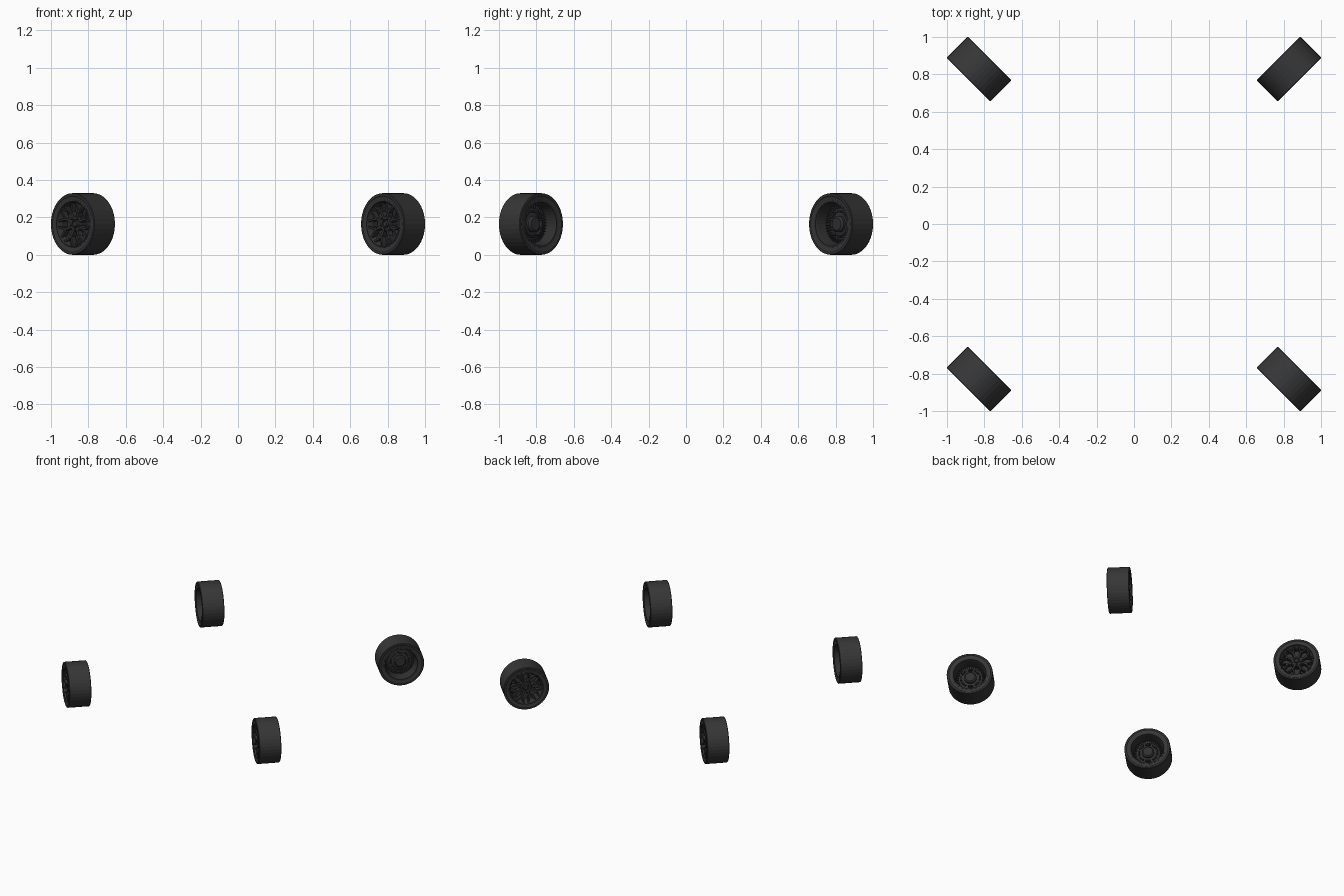
import bpy, bmesh, math
from mathutils import Matrix, Vector

if "Cube" in bpy.data.objects:
    bpy.data.objects.remove(bpy.data.objects["Cube"])

R, HALF, OFF = 0.165, 0.08, 0.829   # tyre radius, half width, wheel offset


def material(name, v):
    m = bpy.data.materials.new(name)
    m.diffuse_color = (v, v, v, 1)
    m.use_nodes = True
    m.node_tree.nodes["Principled BSDF"].inputs["Base Color"].default_value = m.diffuse_color
    return m


RUBBER = material("tyre rubber", 0.037)
METAL = material("dark rim metal", 0.030)


def lathe(bm, profile, segs, closed=True):
    """Revolve (radius, z) points around the local z axis."""
    rings = []
    for r, z in profile:
        rings.append([bm.verts.new((r * math.cos(2 * math.pi * i / segs),
                                    r * math.sin(2 * math.pi * i / segs), z))
                      for i in range(segs)])
    n = len(rings)
    for k in range(n if closed else n - 1):
        a, b = rings[k], rings[(k + 1) % n]
        for i in range(segs):
            j = (i + 1) % segs
            bm.faces.new((a[i], a[j], b[j], b[i]))
    if not closed:
        bm.faces.new(rings[0][::-1])
        bm.faces.new(rings[-1])


def bar(bm, r0, a0, r1, a1, w0, w1, low, top0, top1):
    """Tapered bar between two polar points."""
    p = Vector((r0 * math.cos(a0), r0 * math.sin(a0), 0))
    q = Vector((r1 * math.cos(a1), r1 * math.sin(a1), 0))
    d = (q - p).normalized()
    s = Vector((-d.y, d.x, 0))
    v = []
    for c, w, top in ((p, w0, top0), (q, w1, top1)):
        for side, z in ((-1, low), (1, low), (0.7, top), (-0.7, top)):
            v.append(bm.verts.new(c + s * side * w / 2 + Vector((0, 0, z))))
    for f in ((3, 2, 1, 0), (4, 5, 6, 7), (0, 1, 5, 4),
              (1, 2, 6, 5), (2, 3, 7, 6), (3, 0, 4, 7)):
        bm.faces.new([v[i] for i in f])


def finish(bm, name, mat):
    bmesh.ops.recalc_face_normals(bm, faces=bm.faces)
    me = bpy.data.meshes.new(name)
    bm.to_mesh(me)
    bm.free()
    me.materials.append(mat)
    return me


parts = {}

# Tyre: tread, chamfered shoulders, sidewalls with a raised bead
bm = bmesh.new()
side = [(0.165, 0.077), (0.161, HALF), (0.150, HALF), (0.146, 0.077), (0.126, 0.074)]
lathe(bm, side + [(r, -z) for r, z in reversed(side)], 40)
parts["tyre"] = finish(bm, "tyre", RUBBER)

# Rim barrel: lips at both ends, narrowing inside
bm = bmesh.new()
lathe(bm, [(0.128, 0.076), (0.122, 0.078), (0.118, 0.066), (0.108, 0.050),
           (0.104, -0.010), (0.114, -0.064), (0.118, -0.076), (0.128, -0.076)], 40)
parts["rim_barrel"] = finish(bm, "rim_barrel", METAL)

# Forked spokes
bm = bmesh.new()
for k in range(8):
    a = 2 * math.pi * (k + 0.5) / 8
    bar(bm, 0.030, a, 0.076, a, 0.022, 0.017, 0.034, 0.058, 0.064)
    for s in (-1, 1):
        bar(bm, 0.070, a, 0.117, a + s * 0.25, 0.015, 0.013, 0.040, 0.064, 0.070)
parts["spokes"] = finish(bm, "spokes", METAL)

# Hub with centre cap and rear boss
bm = bmesh.new()
lathe(bm, [(0.034, -0.035), (0.044, -0.025), (0.044, 0.052), (0.038, 0.060),
           (0.024, 0.060), (0.022, 0.054), (0.018, 0.054), (0.014, 0.064)], 24, closed=False)
parts["hub"] = finish(bm, "hub", METAL)

# Wheel bolts
bm = bmesh.new()
for k in range(5):
    a = 2 * math.pi * k / 5
    bmesh.ops.create_cone(bm, cap_ends=True, segments=6, radius1=0.005, radius2=0.004,
                          depth=0.008, matrix=Matrix.Translation(
                              (0.031 * math.cos(a), 0.031 * math.sin(a), 0.062)))
parts["bolts"] = finish(bm, "bolts", METAL)

# Back plate behind the spokes, with a ring of raised blocks and fine ribs
bm = bmesh.new()
lathe(bm, [(0.040, 0.012), (0.106, 0.012), (0.106, 0.000), (0.080, -0.004),
           (0.040, -0.012)], 40)
for k in range(8):
    a = 2 * math.pi * k / 8
    bar(bm, 0.068, a - 0.27, 0.068, a + 0.27, 0.012, 0.012, 0.000, -0.022, -0.022)
for k in range(40):
    a = 2 * math.pi * (k + 0.5) / 40
    bar(bm, 0.084, a, 0.106, a, 0.005, 0.006, 0.004, -0.010, -0.014)
parts["back_plate"] = finish(bm, "back_plate", METAL)

# Four wheels: position signs and the direction the spoked face looks
wheels = {"front_left": (-1, -1, 225), "front_right": (1, -1, 225),
          "back_left": (-1, 1, 45), "back_right": (1, 1, 135)}
for place, (sx, sy, deg) in wheels.items():
    mat = (Matrix.Translation((sx * OFF, sy * OFF, R))
           @ Matrix.Rotation(math.radians(deg), 4, 'Z')
           @ Matrix.Rotation(math.pi / 2, 4, 'Y'))
    for name, me in parts.items():
        ob = bpy.data.objects.new(f"{place}_{name}", me)
        ob.matrix_world = mat
        bpy.context.collection.objects.link(ob)
